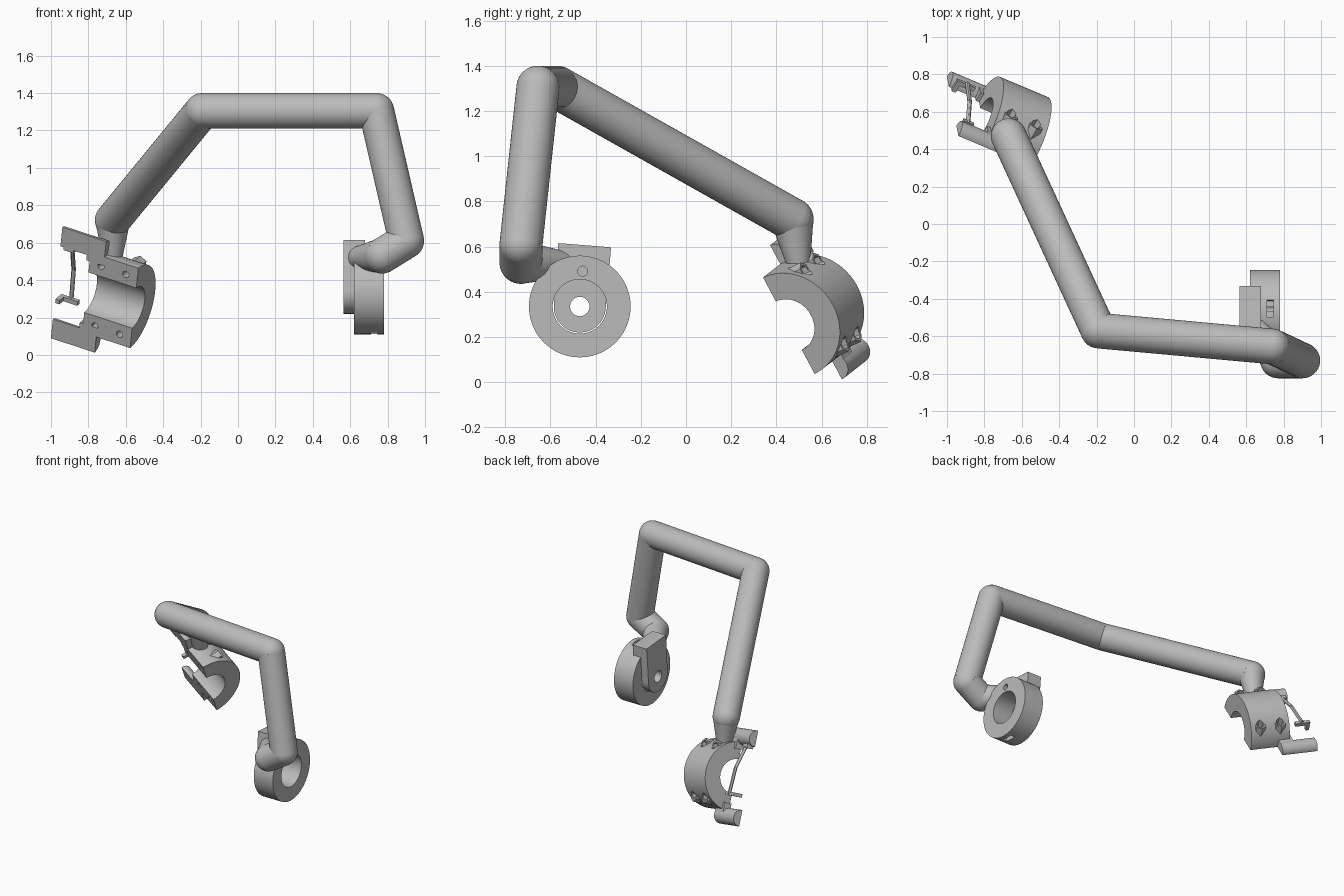
import bpy, bmesh, math
from mathutils import Vector, Matrix

cube = bpy.data.objects.get("Cube")
if cube:
    bpy.data.objects.remove(cube, do_unlink=True)

grey = bpy.data.materials.new("plain_grey")
grey.use_nodes = True
grey.diffuse_color = (0.5, 0.5, 0.5, 1)
grey.node_tree.nodes["Principled BSDF"].inputs["Base Color"].default_value = (0.5, 0.5, 0.5, 1)


def finish(name, bm):
    bmesh.ops.recalc_face_normals(bm, faces=bm.faces)
    mesh = bpy.data.meshes.new(name)
    bm.to_mesh(mesh)
    bm.free()
    ob = bpy.data.objects.new(name, mesh)
    bpy.context.collection.objects.link(ob)
    mesh.materials.append(grey)
    return ob


def arc(r, start=0, end=360, n=48, cx=0, cy=0):
    closed = end - start == 360
    steps = n if closed else n + 1
    angles = [math.radians(start + (end - start) * i / n) for i in range(steps)]
    return [(cx + r * math.cos(t), cy + r * math.sin(t)) for t in angles]


def prism(name, outline, z0, z1, frame):
    bm = bmesh.new()
    face = bm.faces.new([bm.verts.new((x, y, z0)) for x, y in outline])
    out = bmesh.ops.extrude_face_region(bm, geom=[face], use_keep_orig=True)
    verts = [g for g in out["geom"] if isinstance(g, bmesh.types.BMVert)]
    bmesh.ops.translate(bm, vec=(0, 0, z1 - z0), verts=verts)
    bm.transform(frame)
    return finish(name, bm)


def rect(x0, x1, y0, y1):
    return [(x0, y0), (x1, y0), (x1, y1), (x0, y1)]


def rod(name, p, q, r1, r2=None, sides=40):
    p, q = Vector(p), Vector(q)
    turn = (q - p).to_track_quat("Z", "Y").to_matrix().to_4x4()
    bm = bmesh.new()
    bmesh.ops.create_cone(bm, cap_ends=True, segments=sides, radius1=r1,
                          radius2=r1 if r2 is None else r2, depth=(q - p).length,
                          matrix=Matrix.Translation((p + q) / 2) @ turn)
    return finish(name, bm)


def cut(ob, cutters):
    for c in cutters:
        mod = ob.modifiers.new("cut", "BOOLEAN")
        mod.operation = "DIFFERENCE"
        mod.solver = "EXACT"
        mod.object = c
        bpy.context.view_layer.objects.active = ob
        bpy.ops.object.modifier_apply(modifier=mod.name)
        bpy.data.objects.remove(c, do_unlink=True)


def make_frame(x, y, z, origin):
    m = Matrix((x, y, z)).transposed().to_4x4()
    m.translation = origin
    return m


# Bent tube frame with ball elbows and tapered ends
R = 0.095
path = [(-0.67, 0.47, 0.72), (-0.19, -0.57, 1.305), (0.74, -0.655, 1.305),
        (0.9, -0.73, 0.61), (0.77, -0.73, 0.53)]
for i, (p, q) in enumerate(zip(path, path[1:])):
    rod(f"tube_{i + 1}", p, q, R)
for i, p in enumerate(path):
    bm = bmesh.new()
    bmesh.ops.create_uvsphere(bm, u_segments=40, v_segments=24, radius=R,
                              matrix=Matrix.Translation(p))
    finish(f"elbow_{i + 1}", bm)
rod("clamp_neck", path[0], (-0.67, 0.5, 0.51), R, 0.05)
rod("wheel_neck", path[-1], (0.64, -0.54, 0.52), R, 0.06)

# Round housing: local x, y, z run along world y, z, x
wheel = make_frame((0, 1, 0), (0, 0, 1), (1, 0, 0), (0, -0.47, 0.335)) \
    @ Matrix.Rotation(-0.08, 4, "Z")
housing = prism("round_housing", arc(0.225, n=72), 0.62, 0.78, wheel)
cutters = [prism("bore", arc(0.12, n=64), 0.5, 0.9, wheel)]
for s in (-1, 1):
    cutters.append(prism("screw_hole", arc(0.022, n=20, cy=0.157 * s), 0.69, 0.9, wheel))
    y0, y1 = sorted((0.175 * s, 0.3 * s))
    cutters.append(prism("nut_slot", rect(-0.045, 0.045, y0, y1), 0.71, 0.745, wheel))
cut(housing, cutters)
plate = prism("back_plate", arc(0.115, 180, 360) + [(0.115, 0.27), (-0.115, 0.27)],
              0.565, 0.622, wheel)
cut(plate, [prism("axle_hole", arc(0.043, n=32), 0.5, 0.7, wheel)])
prism("top_block", rect(-0.117, 0.117, 0.19, 0.272), 0.565, 0.68, wheel)

# Split clamp: local x along the cut, y away from the opening, z along the axis
a = Vector((0.883, -0.371, -0.29)).normalized()
c = Vector((-0.09, 0.47, -0.88))
c = (c - a * c.dot(a)).normalized()
clamp = make_frame(c, a.cross(c), a, (-0.555, 0.455, 0.25))
half = arc(0.243, 0, 180, 48) + arc(0.122, 180, 0, 40)
collar = prism("half_collar", half, -0.29, 0, clamp)
cutters = [prism("inner_groove", arc(0.165, n=56), -0.175, -0.115, clamp)]
for s in (-1, 1):
    for u in (0.07, 0.22):
        # Boss, nut pocket and bolt hole run away from the opening
        bolt = clamp @ Matrix.Translation((0.182 * s, 0, -u)) @ Matrix.Rotation(-math.pi / 2, 4, "X")
        cutters.append(prism("bolt_hole", arc(0.019, n=20), -0.05, 0.4, bolt))
        cutters.append(prism("nut_pocket", arc(0.028, n=6), 0.12, 0.4, bolt))
        boss = prism("nut_boss", arc(0.042, n=6), 0.06, 0.165, bolt)
        cut(boss, [prism("boss_bore", arc(0.028, n=6), 0.12, 0.4, bolt),
                   prism("boss_hole", arc(0.019, n=20), -0.05, 0.4, bolt)])
cut(collar, cutters)

# Half-round hook arms on both edges of the collar
for s, side in ((-1, "upper"), (1, "lower")):
    arm = prism(side + "_hook_arm", arc(0.058, 0, 180, 24, cx=0.28 * s), -0.47, -0.205, clamp)
    x0, x1 = sorted((0.27 * s, 0.3 * s))
    cut(arm, [prism("arm_groove", arc(0.026, n=24, cx=0.28 * s), -0.5, -0.37, clamp),
              prism("arm_notch", rect(x0, x1, -0.02, 0.035), -0.4, -0.35, clamp)])
    x0, x1 = sorted((0.19 * s, 0.28 * s))
    prism(side + "_arm_flange", rect(x0, x1, 0, 0.055), -0.31, -0.205, clamp)

# Bent latch wire with small cross tabs
wire = [clamp @ Vector(p) for p in
        ((-0.25, 0.03, -0.42), (-0.06, 0.09, -0.42), (0.13, 0.1, -0.42))]
for i in (0, 1):
    rod(f"latch_wire_{i + 1}", wire[i], wire[i + 1], 0.012, sides=12)
prism("upper_latch_tab", rect(-0.235, -0.205, 0.0, 0.05), -0.45, -0.39, clamp)
prism("lower_latch_tab", rect(0.115, 0.14, 0.075, 0.1), -0.48, -0.37, clamp)
prism("lower_latch_hook", rect(0.115, 0.14, 0.03, 0.1), -0.48, -0.455, clamp)

# Smooth curved sides while keeping the edges crisp
for ob in bpy.context.scene.objects:
    ob.select_set(ob.type == "MESH")
    if ob.type == "MESH":
        bpy.context.view_layer.objects.active = ob
bpy.ops.object.shade_smooth_by_angle(angle=math.radians(30))
